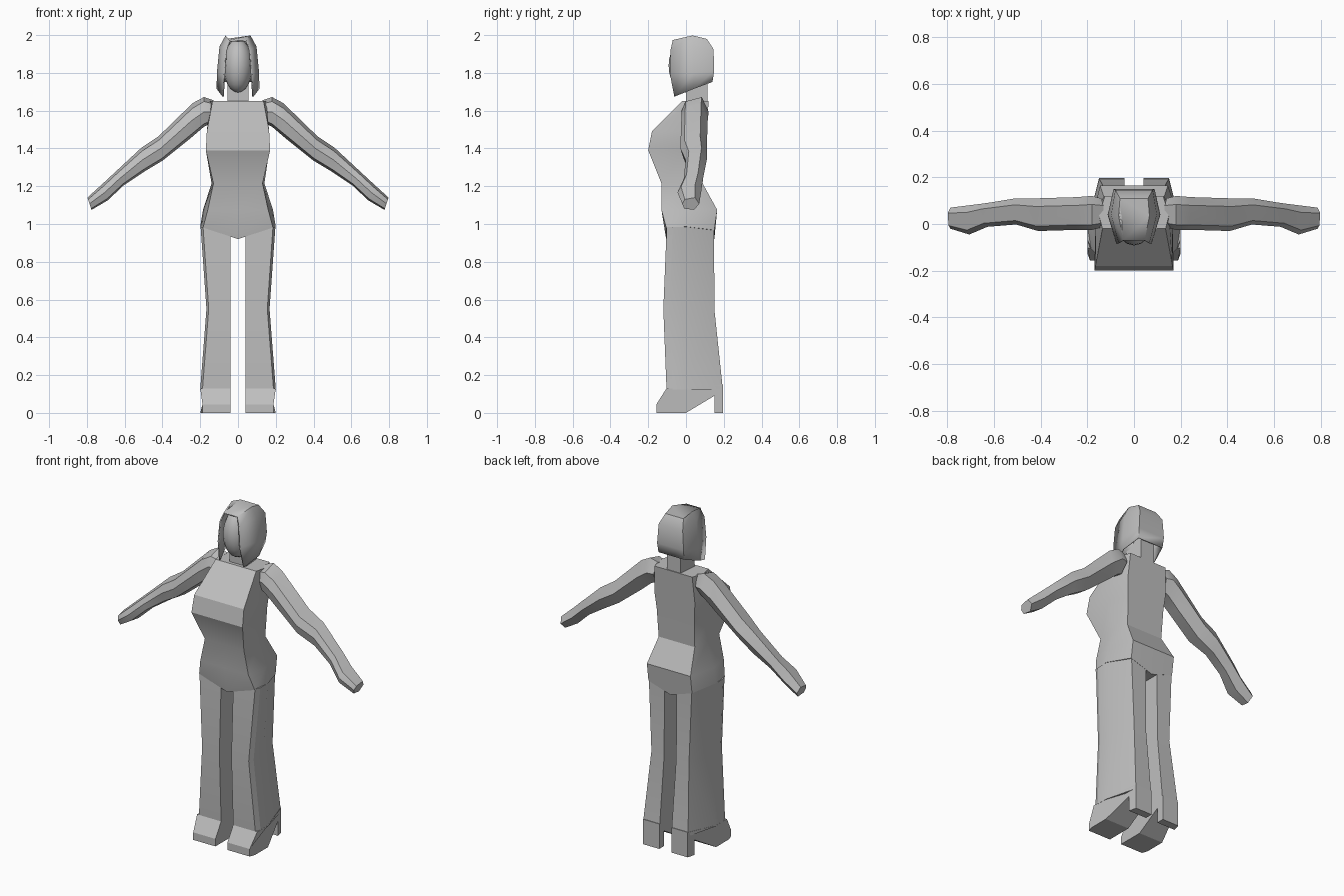
import bpy, bmesh, math

if "Cube" in bpy.data.objects:
    bpy.data.objects.remove(bpy.data.objects["Cube"])

grey = bpy.data.materials.new("plain grey")
grey.diffuse_color = (0.52, 0.52, 0.52, 1)
grey.use_nodes = True
grey.node_tree.nodes["Principled BSDF"].inputs["Base Color"].default_value = grey.diffuse_color


def finish(name, bm, angle=30):
    """Turn a bmesh into an object with consistent normals and smooth shading by angle."""
    bmesh.ops.recalc_face_normals(bm, faces=bm.faces)
    me = bpy.data.meshes.new(name)
    bm.to_mesh(me)
    bm.free()
    me.materials.append(grey)
    ob = bpy.data.objects.new(name, me)
    bpy.context.collection.objects.link(ob)
    bpy.ops.object.select_all(action='DESELECT')
    ob.select_set(True)
    bpy.context.view_layer.objects.active = ob
    bpy.ops.object.shade_smooth_by_angle(angle=math.radians(angle))
    return ob


def loft(name, rings, closed=True, caps=(True, True), angle=30):
    """Skin a list of point rings."""
    bm = bmesh.new()
    rows = [[bm.verts.new(p) for p in r] for r in rings]
    n = len(rows[0])
    for a, b in zip(rows, rows[1:]):
        for i in range(n if closed else n - 1):
            j = (i + 1) % n
            bm.faces.new((a[i], a[j], b[j], b[i]))
    for use, row in zip(caps, (rows[0], rows[-1])):
        if use:
            bm.faces.new(row)
    return finish(name, bm, angle)


# Torso: z, front half width and y, side half width and y, back half width and y
def torso_ring(z, wf, yf, ws, ys, wb, yb, rise=0.0):
    half = [(0, yf), (wf, yf), (ws, ys), (wb, yb), (0, yb)]
    pts = half + [(-x, y) for x, y in half[3:0:-1]]
    return [(x, y, z + rise * abs(x)) for x, y in pts]


loft("torso", [
    torso_ring(0.92, 0.185, -0.105, 0.2, 0.0, 0.145, 0.15, 0.33),
    torso_ring(1.075, 0.16, -0.13, 0.185, 0.0, 0.145, 0.165),
    torso_ring(1.215, 0.13, -0.13, 0.14, 0.0, 0.12, 0.088),
    torso_ring(1.39, 0.17, -0.20, 0.165, -0.02, 0.125, 0.10),
    torso_ring(1.49, 0.165, -0.18, 0.165, -0.01, 0.135, 0.108),
    torso_ring(1.65, 0.135, -0.02, 0.15, 0.04, 0.125, 0.12)])

# Neck
loft("neck", [[(s * x, y, z) for s, x, y in
               ((-1, .055, .0), (1, .055, .0), (1, .045, .115), (-1, .045, .115))]
              for z in (1.63, 1.80)])

# Head
bm = bmesh.new()
bmesh.ops.create_uvsphere(bm, u_segments=16, v_segments=12, radius=1)
for v in bm.verts:
    x, y, z = v.co
    v.co = (0.078 * x, 0.094 * y + 0.002, 1.838 + 0.142 * z)
finish("head", bm, 60)


# Bobbed hair: open shell around the face, (x, y, z) for front, side and back
def hair_ring(*half):
    return list(half) + [(-x, y, z) for x, y, z in reversed(half)]


hair = loft("hair", [
    hair_ring((.083, -.062, 1.675), (.113, .04, 1.715), (.085, .14, 1.752)),
    hair_ring((.075, -.086, 1.80), (.112, .04, 1.80), (.088, .149, 1.81)),
    hair_ring((.066, -.082, 1.92), (.098, .04, 1.94), (.08, .146, 1.925)),
    hair_ring((.046, -.070, 1.974), (.066, .035, 1.998), (.06, .11, 1.98))],
    closed=False, caps=(False, True), angle=35)
shell = hair.modifiers.new("thickness", 'SOLIDIFY')
shell.thickness = 0.008

# Arm sections: top x, z, bottom x, z, front y, back y
ARM = [
    (.13, 1.655, .15, 1.53, -.015, .11),
    (.18, 1.672, .18, 1.515, -.025, .12),
    (.24, 1.64, .25, 1.455, -.025, .115),
    (.42, 1.465, .40, 1.335, -.03, .11),
    (.51, 1.405, .50, 1.275, -.002, .11),
    (.65, 1.275, .605, 1.205, -.012, .09),
    (.72, 1.21, .69, 1.125, -.045, .08),
    (.797, 1.14, .775, 1.075, -.02, .07)]
# Arm outline: share of the way down, share of the way back
OUTLINE = [(0, .75), (.15, .15), (.5, 0), (.9, .12), (1, .7), (.5, 1)]

# Leg sections: z, front y, corner y, front x, outer x, back x, back y
LEG = [
    (.125, -.103, -.07, .188, .20, .15, .195),
    (.55, -.12, -.09, .155, .167, .125, .15),
    (.985, -.102, -.07, .185, .198, .143, .149)]

# Shoe side profile: y, z
SHOE = [(-.103, .13), (-.157, .045), (-.157, 0), (-.125, 0), (0, 0), (.15, .09),
        (.15, 0), (.197, 0), (.197, .15), (0, .13), (-.07, .13)]


def shoe_outer(y):
    if y > 0:
        return .20 - .05 * y / .195
    return .188 if y < -.13 else .20


for s, side in ((1, "left"), (-1, "right")):
    loft(side + "_arm",
         [[(s * (tx + (bx - tx) * d), yf + (yb - yf) * k, tz + (bz - tz) * d)
           for d, k in OUTLINE] for tx, tz, bx, bz, yf, yb in ARM], angle=35)
    loft(side + "_leg",
         [[(s * x, y, z) for x, y in ((.04, yf), (xf, yf), (xo, yc), (xo, 0),
                                      (xb, yb), (.04, yb))]
          for z, yf, yc, xf, xo, xb, yb in LEG], angle=20)
    loft(side + "_shoe",
         [[(s * .04, y, z) for y, z in SHOE],
          [(s * shoe_outer(y), y, z) for y, z in SHOE]], angle=20)
